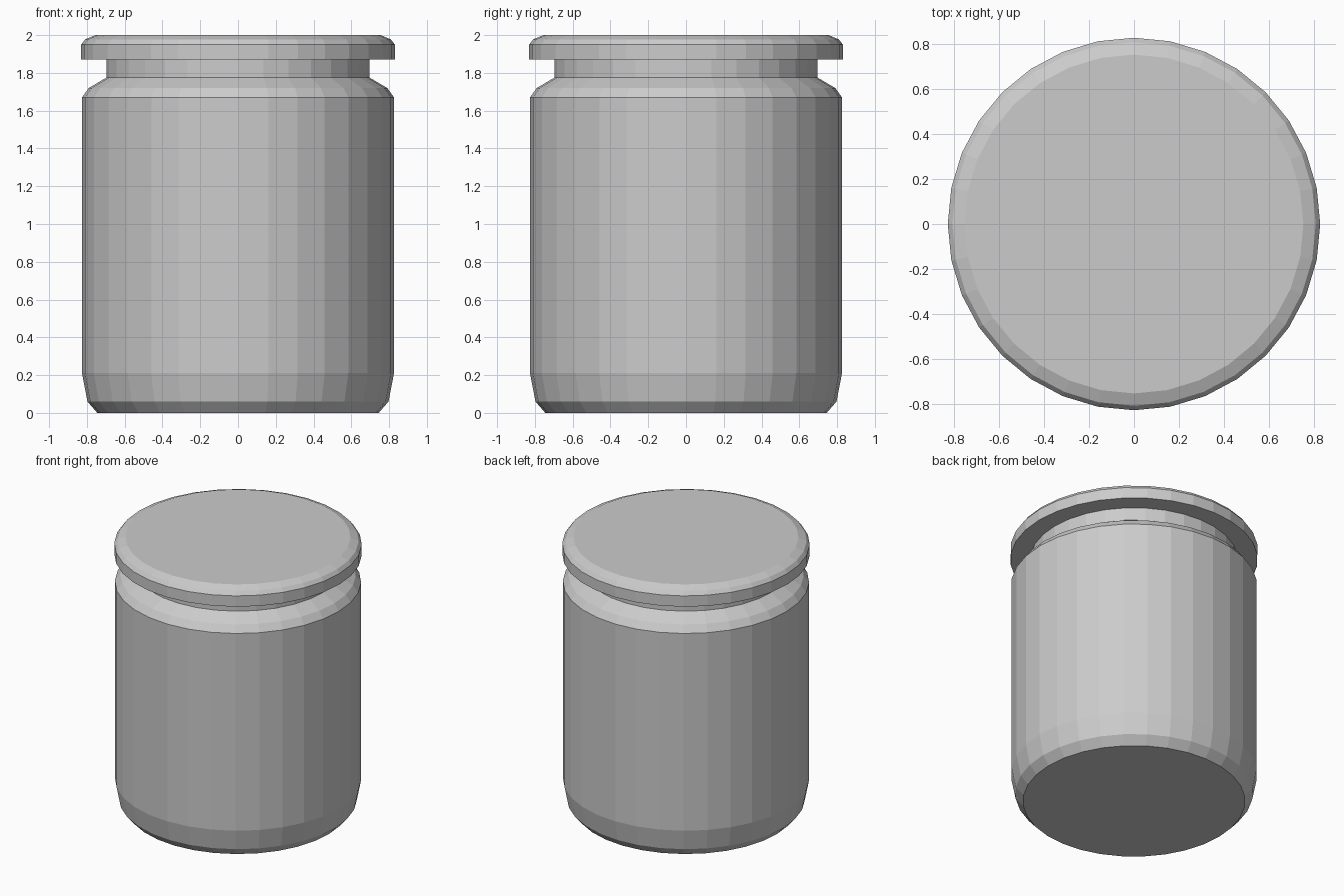
import bpy, bmesh
from math import cos, sin, pi

if "Cube" in bpy.data.objects:
    bpy.data.objects.remove(bpy.data.objects["Cube"])

SIDES = 32


def lathe(name, profile, cap_bottom=False, cap_top=False):
    """Revolve (radius, z) points, listed from bottom to top, around z."""
    bm = bmesh.new()
    rings = [[bm.verts.new((r * cos(2 * pi * i / SIDES), r * sin(2 * pi * i / SIDES), z))
              for i in range(SIDES)] for r, z in profile]
    for low, high in zip(rings, rings[1:]):
        for i in range(SIDES):
            j = (i + 1) % SIDES
            bm.faces.new((low[i], low[j], high[j], high[i]))
    if cap_bottom:
        bm.faces.new(rings[0][::-1])
    if cap_top:
        bm.faces.new(rings[-1])
    mesh = bpy.data.meshes.new(name)
    bm.to_mesh(mesh)
    bm.free()
    obj = bpy.data.objects.new(name, mesh)
    bpy.context.collection.objects.link(obj)
    return obj


# Jar body with rounded base, sloped shoulder and straight neck
lathe("jar_body", [(0.745, 0), (0.797, 0.06), (0.826, 0.21), (0.826, 1.67),
                   (0.79, 1.72), (0.697, 1.775), (0.697, 1.87)], cap_bottom=True)

# Lid: flat underside around the neck, straight rim, bevelled top
lathe("lid", [(0.697, 1.87), (0.83, 1.87), (0.83, 1.95), (0.81, 1.977),
              (0.755, 2.0)], cap_top=True)
